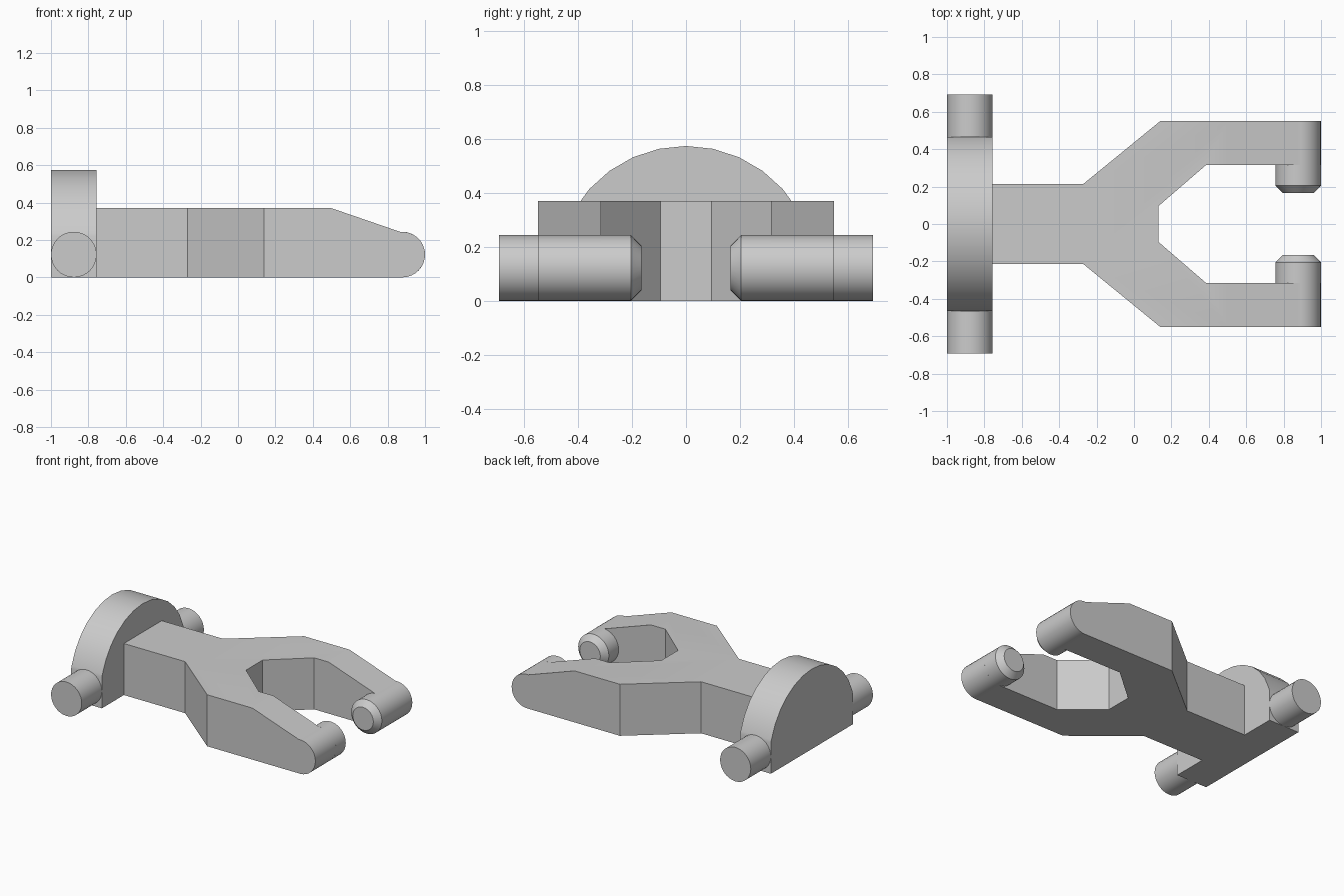
import bpy, bmesh, math
from mathutils import Matrix, Vector

if "Cube" in bpy.data.objects:
    bpy.data.objects.remove(bpy.data.objects["Cube"])

grey = bpy.data.materials.new("plain grey")
grey.use_nodes = True
grey.diffuse_color = (0.6, 0.6, 0.6, 1)
grey.node_tree.nodes["Principled BSDF"].inputs["Base Color"].default_value = (0.6, 0.6, 0.6, 1)

PIN_R = 0.122
PIN_X = 1 - PIN_R


def finish(name, bm, smooth=False):
    bmesh.ops.recalc_face_normals(bm, faces=bm.faces)
    mesh = bpy.data.meshes.new(name)
    bm.to_mesh(mesh)
    bm.free()
    mesh.materials.append(grey)
    obj = bpy.data.objects.new(name, mesh)
    bpy.context.collection.objects.link(obj)
    if smooth:
        shade(obj)
    return obj


def shade(obj):
    bpy.ops.object.select_all(action="DESELECT")
    obj.select_set(True)
    bpy.context.view_layer.objects.active = obj
    bpy.ops.object.shade_smooth_by_angle(angle=math.radians(25))


def prism(name, points, along, smooth=False):
    """Extrude a closed outline of 3D points by a vector."""
    bm = bmesh.new()
    face = bm.faces.new([bm.verts.new(p) for p in points])
    moved = bmesh.ops.extrude_face_region(bm, geom=[face], use_keep_orig=True)["geom"]
    bmesh.ops.translate(bm, vec=Vector(along),
                        verts=[v for v in moved if isinstance(v, bmesh.types.BMVert)])
    return finish(name, bm, smooth)


def add_pin(name, x, y_start, y_end, chamfer=0):
    """Round pin along y, optionally with a chamfered tip at y_end."""
    step = math.copysign(chamfer, y_end - y_start)
    sections = [(y_start, PIN_R), (y_end - step, PIN_R)]
    if chamfer:
        sections.append((y_end, PIN_R - 0.04))
    bm = bmesh.new()
    n = 32
    rings = [[bm.verts.new((x + r * math.cos(math.tau * i / n), y,
                            PIN_R + r * math.sin(math.tau * i / n)))
              for i in range(n)] for y, r in sections]
    for a, b in zip(rings, rings[1:]):
        for i in range(n):
            j = (i + 1) % n
            bm.faces.new((a[i], a[j], b[j], b[i]))
    bm.faces.new(rings[0])
    bm.faces.new(rings[-1])
    return finish(name, bm, True)


# Forked arm: plan outline trimmed by its side profile
half = [(-0.80, 0.215), (-0.27, 0.215), (0.14, 0.55), (1.1, 0.55),
        (1.1, 0.315), (0.385, 0.315), (0.13, 0.095)]
plan = [(x, y, -0.1) for x, y in half] + [(x, -y, -0.1) for x, y in reversed(half)]
arm = prism("forked_arm", plan, (0, 0, 0.6))

side = [(-0.9, 0), (-0.9, 0.37), (0.5, 0.37)]
for i in range(17):
    a = math.radians(95 - 185 * i / 16)
    side.append((PIN_X + PIN_R * math.cos(a), PIN_R + PIN_R * math.sin(a)))
trimmer = prism("arm_trimmer", [(x, -0.8, z) for x, z in side], (0, 1.6, 0))
trimmer.hide_render = True

mod = arm.modifiers.new("trim", "BOOLEAN")
mod.operation = "INTERSECT"
mod.solver = "EXACT"
mod.object = trimmer
bpy.context.view_layer.objects.active = arm
bpy.ops.object.modifier_apply(modifier="trim")
bpy.data.objects.remove(trimmer)
shade(arm)

# Domed cross plate at the rear of the arm
R, CZ, W = 0.483, 0.092, 0.465
arc = [(R * math.sin(math.radians(a)), CZ + R * math.cos(math.radians(a)))
       for a in range(-72, 73, 12)]
dome = [(-W, 0), (-W, 0.22)] + arc + [(W, 0.22), (W, 0)]
prism("domed_plate", [(-1, y, z) for y, z in dome], (2 * PIN_R, 0, 0), True)

# Pivot pins on the plate and chamfered pins inside the fork
for label, s in (("left", 1), ("right", -1)):
    flank = "back" if s > 0 else "front"
    add_pin(flank + "_pivot_pin", -PIN_X, s * W, s * 0.693)
    add_pin(flank + "_fork_pin", PIN_X, s * 0.315, s * 0.165, 0.04)
